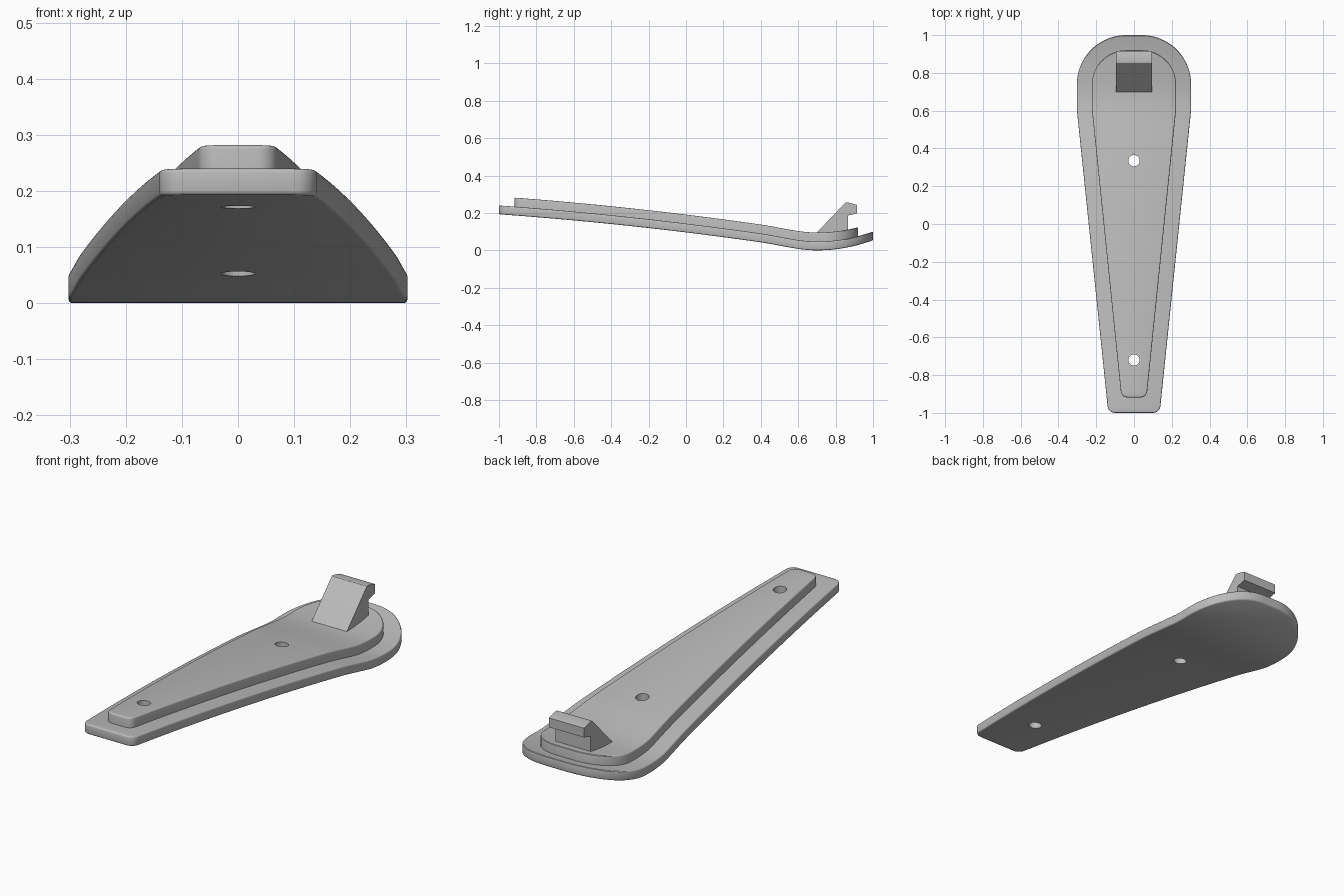
import bpy, bmesh, math

cube = bpy.data.objects.get("Cube")
if cube:
    bpy.data.objects.remove(cube, do_unlink=True)

grey = bpy.data.materials.new("light_grey")
grey.use_nodes = True
COLOUR = (0.5, 0.5, 0.5, 1)
grey.diffuse_color = COLOUR
grey.node_tree.nodes["Principled BSDF"].inputs["Base Color"].default_value = COLOUR


def bend(y):
    """Height of the underside along the length."""
    def arc(v):
        return 0.193 - 0.0715 * (v + 1) - 0.0254 * (v + 1) ** 2
    if y < 0.4:
        return arc(y)
    if y < 0.7:
        s = (y - 0.4) / 0.3
        return arc(0.4) * (2 * s**3 - 3 * s**2 + 1) - 0.0428 * (s**3 - 2 * s**2 + s)
    return 0.6 * (y - 0.7) ** 2


def half_outline(front, front_w, corner, back_w, back_r):
    """Right-hand edge from the front corner round to the blunt back end."""
    pts = []
    for i in range(7):
        a = math.radians(-90 + 84 * i / 6)
        pts.append((front_w - corner + corner * math.cos(a),
                    front + corner + corner * math.sin(a)))
    x0, y0 = pts[-1]
    for i in range(1, 33):
        t = i / 32
        pts.append((x0 + (back_w - x0) * t, y0 + (0.6 - y0) * t))
    pts += [(back_w, 0.6 + 0.035 * i) for i in range(1, 4)]
    for i in range(25):
        a = math.radians(90 * i / 24)
        pts.append((back_w - back_r + back_r * math.cos(a), 0.74 + back_r * math.sin(a)))
    return pts


def finish(ob, bm):
    bmesh.ops.recalc_face_normals(bm, faces=bm.faces)
    bm.to_mesh(ob.data)
    bm.free()
    ob.data.materials.append(grey)


def new_object(name):
    ob = bpy.data.objects.new(name, bpy.data.meshes.new(name))
    bpy.context.collection.objects.link(ob)
    return ob


def bent_plate(name, half, levels):
    """Loft the outline through (inset, height) levels, following the bend."""
    n = len(half)
    ring = half + [(-x, y) for x, y in reversed(half)]
    bm = bmesh.new()
    loops = []
    for inset, h in levels:
        loop = []
        for i, (x, y) in enumerate(ring):
            ax, ay = ring[i - 1]
            bx, by = ring[(i + 1) % len(ring)]
            d1, d2 = math.hypot(x - ax, y - ay), math.hypot(bx - x, by - y)
            tx = (x - ax) / d1 + (bx - x) / d2
            ty = (y - ay) / d1 + (by - y) / d2
            d = math.hypot(tx, ty)
            px, py = x - inset * ty / d, y + inset * tx / d
            loop.append(bm.verts.new((px, py, bend(py) + h)))
        loops.append(loop)
    m = len(ring)
    for lo, hi in zip(loops, loops[1:]):
        for i in range(m):
            j = (i + 1) % m
            bm.faces.new((lo[i], lo[j], hi[j], hi[i]))
    for loop in (loops[0], loops[-1]):
        for i in range(n - 1):
            bm.faces.new((loop[i], loop[i + 1], loop[m - 2 - i], loop[m - 1 - i]))
    ob = new_object(name)
    finish(ob, bm)
    return ob


# Two stacked plates with softly rounded rims
R = 0.007
rim = [(R * (1 - math.cos(a)), R * math.sin(a)) for a in (0, math.pi / 6, math.pi / 3, math.pi / 2)]
base_levels = [(i, R - d) for i, d in reversed(rim)] + [(i, 0.047 - R + d) for i, d in rim]
pad_levels = [(0, 0.038)] + [(i, 0.095 - R + d) for i, d in rim]
base = bent_plate("base_plate", half_outline(-1, 0.14, 0.04, 0.302, 0.26), base_levels)
pad = bent_plate("raised_pad", half_outline(-0.918, 0.07, 0.035, 0.222, 0.18), pad_levels)

# Screw holes through both plates
cutter = new_object("hole_cutter")
bm = bmesh.new()
for y in (0.335, -0.72):
    made = bmesh.ops.create_cone(bm, cap_ends=True, segments=40, radius1=0.03, radius2=0.03, depth=1)
    bmesh.ops.translate(bm, verts=made["verts"], vec=(0, y, 0.1))
finish(cutter, bm)
cutter.hide_render = True
cutter.display_type = 'WIRE'
for ob in (base, pad):
    bpy.context.view_layer.objects.active = ob
    mod = ob.modifiers.new("holes", 'BOOLEAN')
    mod.operation = 'DIFFERENCE'
    mod.solver = 'EXACT'
    mod.object = cutter
    bpy.ops.object.modifier_apply(modifier=mod.name)
bpy.data.objects.remove(cutter, do_unlink=True)

# Hooked snap clip: side profile extruded across the width
profile = [(0.675, 0.07), (0.845, 0.247), (0.853, 0.255), (0.863, 0.257), (0.915, 0.243),
           (0.915, 0.198), (0.865, 0.186), (0.865, 0.07)]
clip = new_object("snap_clip")
bm = bmesh.new()
side = bm.faces.new([bm.verts.new((-0.094, y, z)) for y, z in profile])
out = bmesh.ops.extrude_face_region(bm, geom=[side])
bmesh.ops.translate(bm, vec=(0.188, 0, 0),
                    verts=[g for g in out["geom"] if isinstance(g, bmesh.types.BMVert)])
finish(clip, bm)

# Smooth shading with crisp edges
bpy.ops.object.select_all(action='DESELECT')
for ob in (base, pad, clip):
    ob.select_set(True)
bpy.context.view_layer.objects.active = base
bpy.ops.object.shade_smooth_by_angle(angle=math.radians(32))
